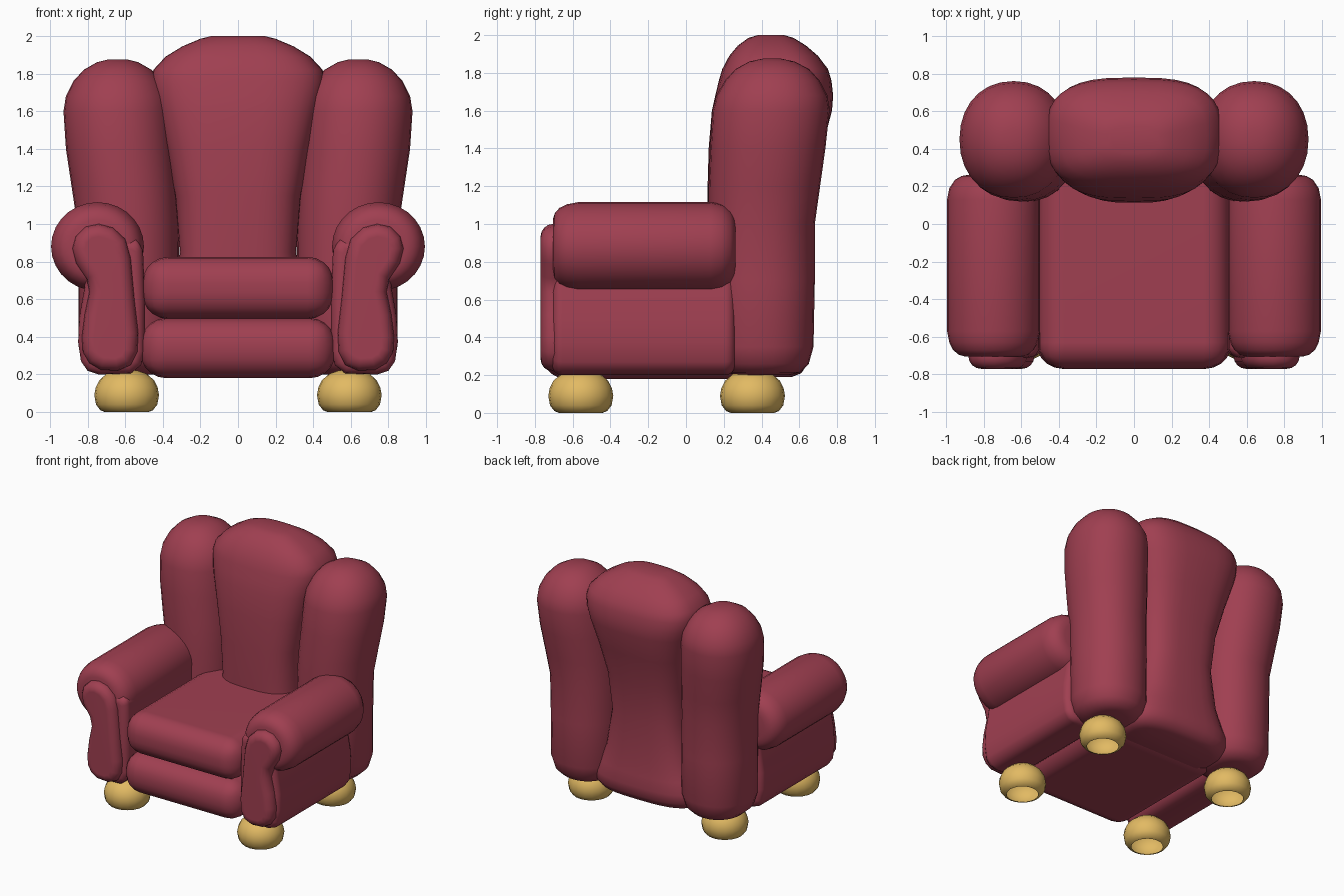
import bpy, bmesh, math
from mathutils import Vector

old = bpy.data.objects.get("Cube")
if old:
    bpy.data.objects.remove(old, do_unlink=True)


def material(name, rgb):
    m = bpy.data.materials.new(name)
    m.use_nodes = True
    m.diffuse_color = (*rgb, 1)
    m.node_tree.nodes["Principled BSDF"].inputs["Base Color"].default_value = (*rgb, 1)
    return m


RED = material("burgundy fabric", (0.35, 0.05, 0.082))
GOLD = material("golden wood", (0.76, 0.49, 0.125))


def finish(name, bm, mat, weighted=False):
    bmesh.ops.recalc_face_normals(bm, faces=bm.faces)
    mesh = bpy.data.meshes.new(name)
    bm.to_mesh(mesh)
    bm.free()
    mesh.materials.append(mat)
    mesh.shade_smooth()
    mesh.set_sharp_from_angle(angle=math.radians(50))
    ob = bpy.data.objects.new(name, mesh)
    bpy.context.collection.objects.link(ob)
    if weighted:
        ob.modifiers.new("soft shading", 'WEIGHTED_NORMAL')
    return ob


def loft(name, rings, mat, power=2.0, sides=28, along_y=False, open_start=False):
    """Skin superellipse rings given as (height, centre a, centre b, radius a, radius b)."""
    bm = bmesh.new()
    loops = []
    for t, ca, cb, ra, rb in rings:
        loop = []
        for i in range(sides):
            ang = 2 * math.pi * i / sides
            c, s = math.cos(ang), math.sin(ang)
            a = ca + ra * math.copysign(abs(c) ** (2 / power), c)
            b = cb + rb * math.copysign(abs(s) ** (2 / power), s)
            loop.append(bm.verts.new((a, t, b) if along_y else (a, b, t)))
        loops.append(loop)
    for lo, hi in zip(loops, loops[1:]):
        for i in range(sides):
            j = (i + 1) % sides
            bm.faces.new((lo[i], lo[j], hi[j], hi[i]))
    if not open_start:
        bm.faces.new(loops[0])
    bm.faces.new(loops[-1])
    return finish(name, bm, mat)


def cushion(name, lo, hi, radius):
    """Box between two corners with soft rounded edges."""
    bm = bmesh.new()
    bmesh.ops.create_cube(bm, size=1)
    lo, hi = Vector(lo), Vector(hi)
    for v in bm.verts:
        v.co = Vector([(lo[k] + hi[k]) / 2 + v.co[k] * (hi[k] - lo[k]) for k in range(3)])
    bmesh.ops.bevel(bm, geom=bm.edges[:], offset=radius, segments=5, profile=0.5,
                    affect='EDGES', clamp_overlap=True)
    return finish(name, bm, RED, True)


def padded(name, s, outline, front, back, radius, steps=4):
    """Outline in x and z, extruded along y, both ends domed by quarter-round insets."""
    bm = bmesh.new()
    rings = [[bm.verts.new((s * x, y, z)) for x, z in outline]
             for y in (front + radius, back - radius)]
    for a, b, c, d in zip(rings[0], rings[0][1:] + rings[0][:1],
                          rings[1][1:] + rings[1][:1], rings[1]):
        bm.faces.new((a, b, c, d))
    caps = [bm.faces.new(rings[0]), bm.faces.new(rings[1][::-1])]
    bmesh.ops.recalc_face_normals(bm, faces=bm.faces)
    for cap, out in zip(caps, (-1, 1)):
        for k in range(steps):
            a0, a1 = (math.pi / 2 * i / steps for i in (k, k + 1))
            bmesh.ops.inset_individual(bm, faces=[cap], use_even_offset=True,
                                       thickness=radius * (math.cos(a0) - math.cos(a1)))
            rise = radius * (math.sin(a1) - math.sin(a0))
            bmesh.ops.translate(bm, verts=cap.verts[:], vec=(0, out * rise, 0))
    return finish(name, bm, RED, True)


# Seat
cushion("seat_base", (-0.52, -0.77, 0.18), (0.52, 0.38, 0.5), 0.14)
cushion("seat_cushion", (-0.51, -0.77, 0.495), (0.51, 0.4, 0.825), 0.14)

# Middle back cushion, fanning out towards the top and flaring at the foot
loft("back_cushion", [
    (0.19, 0, 0.38, 0.36, 0.18), (0.21, 0, 0.38, 0.42, 0.23), (0.26, 0, 0.385, 0.455, 0.26),
    (0.33, 0, 0.385, 0.45, 0.268), (0.42, 0, 0.38, 0.41, 0.262), (0.55, 0, 0.375, 0.36, 0.255),
    (0.85, 0, 0.37, 0.31, 0.255), (1.15, 0, 0.385, 0.335, 0.272),
    (1.4, 0, 0.42, 0.385, 0.3), (1.6, 0, 0.455, 0.435, 0.318), (1.68, 0, 0.467, 0.455, 0.312),
    (1.76, 0, 0.472, 0.465, 0.298), (1.82, 0, 0.472, 0.45, 0.28), (1.89, 0, 0.464, 0.385, 0.235),
    (1.945, 0, 0.455, 0.295, 0.18), (1.985, 0, 0.45, 0.2, 0.12),
    (2.0, 0, 0.45, 0.14, 0.07)], RED, power=3.0, sides=36)

# Half outlines of the arm body and of its scrolled front
BODY = [(0.54, 0.92), (0.505, 0.86), (0.495, 0.6), (0.495, 0.32), (0.515, 0.25), (0.57, 0.205),
        (0.74, 0.2), (0.8, 0.22), (0.835, 0.27), (0.85, 0.37), (0.845, 0.5),
        (0.82, 0.64), (0.805, 0.75), (0.78, 0.92)]
SCROLL = [(0.88, 0.87), (0.862, 0.935), (0.81, 0.985), (0.74, 1.0), (0.665, 0.98),
          (0.6, 0.92), (0.57, 0.82), (0.55, 0.6), (0.53, 0.42), (0.535, 0.32), (0.57, 0.25),
          (0.64, 0.22), (0.73, 0.225), (0.79, 0.26), (0.825, 0.32), (0.83, 0.4),
          (0.815, 0.52), (0.79, 0.64), (0.805, 0.71), (0.86, 0.79)]

for side, s in (("left", 1), ("right", -1)):
    # Rounded back wing
    wing = [(0.2, 0.58, 0.41, 0.13, 0.14), (0.215, 0.58, 0.405, 0.19, 0.2),
            (0.26, 0.58, 0.4, 0.24, 0.25), (0.35, 0.58, 0.4, 0.268, 0.275),
            (0.7, 0.58, 0.4, 0.268, 0.282), (1.0, 0.585, 0.4, 0.27, 0.282),
            (1.2, 0.605, 0.415, 0.28, 0.295), (1.4, 0.627, 0.433, 0.288, 0.305),
            (1.6, 0.64, 0.45, 0.288, 0.31), (1.68, 0.64, 0.455, 0.275, 0.294),
            (1.76, 0.64, 0.457, 0.235, 0.25), (1.82, 0.64, 0.457, 0.18, 0.195),
            (1.86, 0.64, 0.455, 0.11, 0.12), (1.875, 0.64, 0.455, 0.05, 0.05)]
    loft(side + "_back_wing", [(z, s * x, y, rx, ry) for z, x, y, rx, ry in wing],
         RED, power=2.15)

    # Arm: body, roll and padded front
    padded(side + "_arm_body", s, BODY, -0.71, 0.26, 0.055)
    roll = [(-0.705, 0.15), (-0.695, 0.185), (-0.67, 0.215), (-0.63, 0.235), (-0.57, 0.247),
            (0.13, 0.247), (0.19, 0.235), (0.235, 0.205), (0.255, 0.17), (0.262, 0.13)]
    loft(side + "_arm_roll", [(y, s * 0.747, 0.88, r, r * 0.955) for y, r in roll],
         RED, along_y=True)
    padded(side + "_arm_front", s, SCROLL, -0.77, -0.55, 0.065)

    # Hollow bun feet, open underneath
    for end, y in (("front", -0.557), ("back", 0.352)):
        bun = [(0.0, 0.115), (0.01, 0.14), (0.04, 0.163), (0.09, 0.172),
               (0.13, 0.165), (0.17, 0.145), (0.205, 0.105), (0.22, 0.06)]
        loft(f"{side}_{end}_foot", [(z, s * 0.592, y, r, r) for z, r in bun], GOLD,
             sides=20, open_start=True)
